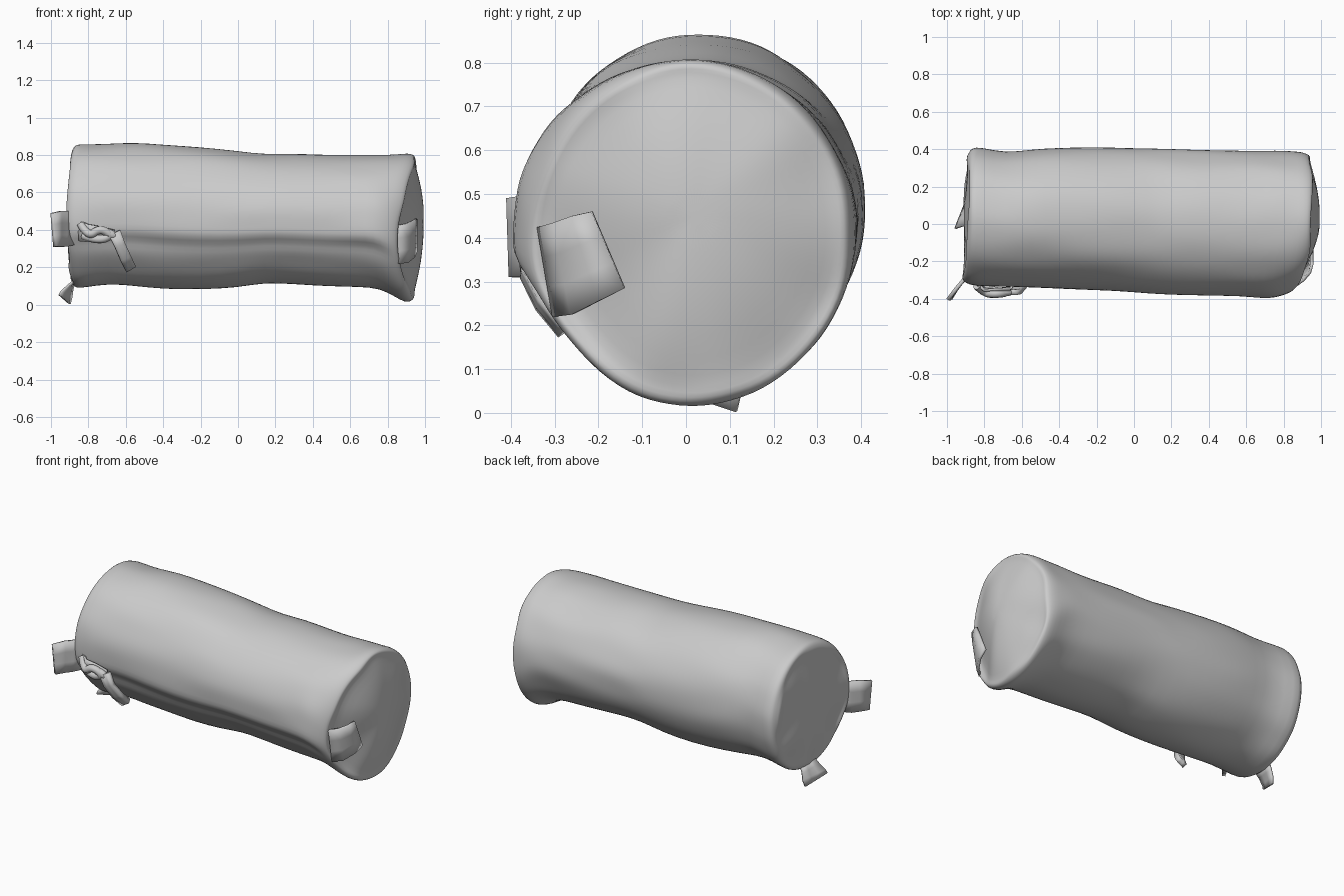
import bpy, bmesh, math
from mathutils import Vector, noise

if "Cube" in bpy.data.objects:
    bpy.data.objects.remove(bpy.data.objects["Cube"])

SIDES = 48
RIDGE = math.radians(194)

# body outline stations: x, ymin, ymax, zmin, zmax
STATIONS = [
    (-0.882, -0.29, 0.38, 0.11, 0.835), (-0.868, -0.315, 0.408, 0.088, 0.858),
    (-0.82, -0.335, 0.412, 0.09, 0.858), (-0.69, -0.335, 0.382, 0.112, 0.86),
    (-0.55, -0.335, 0.395, 0.10, 0.868), (-0.40, -0.345, 0.412, 0.085, 0.858),
    (-0.20, -0.355, 0.41, 0.078, 0.845), (0.0, -0.365, 0.405, 0.09, 0.822),
    (0.14, -0.375, 0.402, 0.12, 0.803), (0.30, -0.38, 0.398, 0.11, 0.81),
    (0.48, -0.385, 0.395, 0.098, 0.80), (0.65, -0.39, 0.39, 0.095, 0.802),
    (0.76, -0.395, 0.39, 0.085, 0.805), (0.84, -0.385, 0.39, 0.042, 0.804),
    (0.89, -0.37, 0.388, 0.012, 0.81), (0.925, -0.355, 0.378, 0.016, 0.80)]


def finish(obj, thickness=0, subdiv=1):
    if thickness:
        m = obj.modifiers.new("thickness", 'SOLIDIFY')
        m.thickness, m.offset = thickness, 0
    if subdiv:
        m = obj.modifiers.new("smooth", 'SUBSURF')
        m.levels = m.render_levels = subdiv
    for p in obj.data.polygons:
        p.use_smooth = True


def make_object(name, bm):
    bmesh.ops.recalc_face_normals(bm, faces=bm.faces)
    mesh = bpy.data.meshes.new(name)
    bm.to_mesh(mesh)
    bm.free()
    obj = bpy.data.objects.new(name, mesh)
    bpy.context.collection.objects.link(obj)
    return obj


def body_point(x, y0, y1, z0, z1, a):
    cy, cz = (y0 + y1) / 2, (z0 + z1) / 2
    d = a - RIDGE
    inner = min(1, max(0, (0.9 - abs(x)) / 0.12))
    # flattened lower front, raised zip ridge with a groove below, soft wrinkles
    r = 1 - 0.045 * math.exp(-((a - math.radians(222)) / 0.32) ** 2)
    r += inner * (0.03 * math.exp(-(d / 0.09) ** 2)
                  - 0.045 * math.exp(-((d - 0.17) / 0.08) ** 2))
    r += 0.026 * noise.noise(Vector((x * 6, 3 * math.cos(a), 3 * math.sin(a)))) * (0.4 + 0.6 * inner)
    y = cy + (y1 - y0) / 2 * r * math.cos(a)
    z = cz + (z1 - z0) / 2 * r * math.sin(a)
    front = max(0, -math.cos(a)) ** 2
    # right rim bows inward on the front side, left rim bows outward
    if x > 0.6:
        x += (x - 0.6) / 0.33 * (0.02 * max(0, math.sin(a)) - 0.075 * front)
    elif x < -0.6:
        x -= (-0.6 - x) / 0.28 * 0.04 * front
    return Vector((x, y, z))


def cap_rings(rim, hub, profile, wrinkle, dent):
    # profile: (share of rim radius, share of the way from rim x to hub x)
    rings = []
    for s, t in profile:
        ring = []
        for p in rim:
            q = hub.lerp(p, s)
            q.x = p.x + (hub.x - p.x) * t + wrinkle * noise.noise(q * 6) * s
            # hollow beside the pull tab
            q.x -= dent * math.exp(-((q.y + 0.22) ** 2 + (q.z - 0.33) ** 2) / 0.02)
            ring.append(q)
        rings.append(ring)
    return rings


# stuffed cylindrical body with soft end panels
angles = [2 * math.pi * i / SIDES for i in range(SIDES)]
rings = [[body_point(*s, a) for a in angles] for s in STATIONS]
hub_l, hub_r = Vector((-0.91, 0.04, 0.47)), Vector((0.993, 0.02, 0.45))
left = cap_rings(rings[0], hub_l, [(0.95, 0.25), (0.89, 0.2), (0.75, 0.4), (0.5, 0.8), (0.2, 1)], 0.03, 0)
right = cap_rings(rings[-1], hub_r, [(0.96, 0.15), (0.91, 0.1), (0.78, 0.35), (0.5, 0.8), (0.2, 1)], 0.02, 0.045)
rings = left[::-1] + rings + right

bm = bmesh.new()
grid = [[bm.verts.new(p) for p in ring] for ring in rings]
for r0, r1 in zip(grid, grid[1:]):
    for i in range(SIDES):
        j = (i + 1) % SIDES
        bm.faces.new((r0[i], r0[j], r1[j], r1[i]))
for ring, hub in ((grid[0], hub_l), (grid[-1], hub_r)):
    c = bm.verts.new(hub)
    for i in range(SIDES):
        bm.faces.new((ring[i], ring[(i + 1) % SIDES], c))
finish(make_object("pouch_body", bm))


# fabric strips given by pairs of edge points
def strip(name, pairs, thickness=0.012):
    b = bmesh.new()
    rows = [[b.verts.new(Vector(p).lerp(Vector(q), k / 3)) for k in range(4)] for p, q in pairs]
    for r0, r1 in zip(rows, rows[1:]):
        for k in range(3):
            b.faces.new((r0[k], r0[k + 1], r1[k + 1], r1[k]))
    finish(make_object(name, b), thickness, 0)


strip("left_pull_tab", [
    ((-0.88, -0.26, 0.50), (-0.88, -0.27, 0.32)),
    ((-0.92, -0.31, 0.50), (-0.92, -0.31, 0.31)),
    ((-0.95, -0.345, 0.50), (-0.95, -0.35, 0.31)),
    ((-0.995, -0.405, 0.49), (-0.98, -0.40, 0.31))], 0.02)
strip("lower_left_tab", [
    ((-0.875, -0.01, 0.13), (-0.87, 0.12, 0.13)),
    ((-0.91, -0.01, 0.10), (-0.885, 0.12, 0.085)),
    ((-0.945, -0.02, 0.07), (-0.89, 0.125, 0.045)),
    ((-0.955, -0.025, 0.05), (-0.90, 0.115, 0.003))])
strip("right_pull_tab", [
    ((0.855, -0.335, 0.425), (0.855, -0.30, 0.22)),
    ((0.905, -0.30, 0.435), (0.905, -0.26, 0.225)),
    ((0.94, -0.26, 0.45), (0.94, -0.20, 0.255)),
    ((0.952, -0.215, 0.46), (0.952, -0.14, 0.285))], 0.015)
strip("zip_end_flap", [
    ((-0.85, -0.31, 0.45), (-0.85, -0.32, 0.34)),
    ((-0.80, -0.355, 0.43), (-0.80, -0.345, 0.335)),
    ((-0.74, -0.35, 0.42), (-0.74, -0.35, 0.34)),
    ((-0.66, -0.35, 0.40), (-0.66, -0.34, 0.36))], 0.015)


# bunched zip cord: rounded tube along a path
def cord(name, points, radius):
    cu = bpy.data.curves.new(name, 'CURVE')
    cu.dimensions, cu.bevel_depth, cu.bevel_resolution = '3D', radius, 3
    cu.use_fill_caps = True
    sp = cu.splines.new('NURBS')
    sp.points.add(len(points) - 1)
    for p, co in zip(sp.points, points):
        p.co = (*co, 1)
    sp.use_endpoint_u = True
    sp.order_u = 3
    obj = bpy.data.objects.new(name, cu)
    bpy.context.collection.objects.link(obj)


cord("zip_cord_loop", [(-0.84, -0.33, 0.43), (-0.80, -0.37, 0.36), (-0.74, -0.375, 0.41),
                       (-0.67, -0.365, 0.37), (-0.75, -0.36, 0.34), (-0.83, -0.33, 0.37)], 0.022)
strip("zip_pull", [
    ((-0.69, -0.365, 0.37), (-0.63, -0.365, 0.40)),
    ((-0.66, -0.365, 0.31), (-0.605, -0.36, 0.33)),
    ((-0.63, -0.33, 0.24), (-0.575, -0.325, 0.265)),
    ((-0.60, -0.28, 0.18), (-0.55, -0.28, 0.21))], 0.03)

# zip slider
bpy.ops.mesh.primitive_uv_sphere_add(segments=16, ring_count=8, location=(-0.69, -0.365, 0.38))
slider = bpy.context.object
slider.name = "zip_slider"
slider.scale = (0.05, 0.022, 0.025)
slider.rotation_euler = (0, math.radians(20), 0)
bpy.ops.object.shade_smooth_by_angle()
